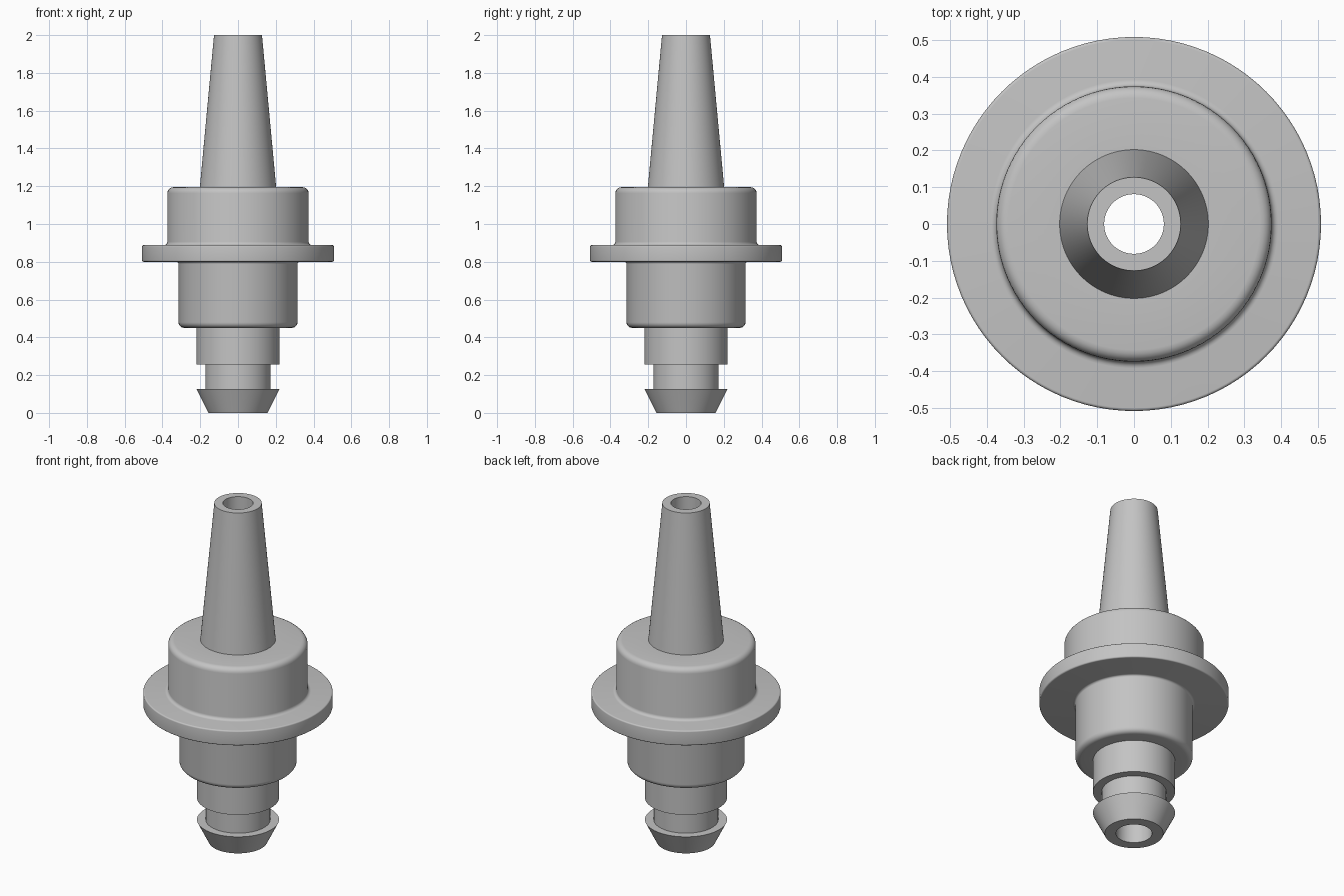
import bpy, bmesh, math
from mathutils import Vector

SIDES = 96

cube = bpy.data.objects.get("Cube")
if cube:
    bpy.data.objects.remove(cube, do_unlink=True)

grey = bpy.data.materials.new("plain grey")
grey.use_nodes = True
colour = (0.55, 0.55, 0.55, 1)
grey.diffuse_color = colour
grey.node_tree.nodes["Principled BSDF"].inputs["Base Color"].default_value = colour


def rounded(points, steps=5):
    """Replace each right-angled corner (r, z, radius) by a quarter arc."""
    result = []
    for i, (r, z, radius) in enumerate(points):
        corner = Vector((r, 0, z))
        if not radius:
            result.append(corner)
            continue
        before, after = points[i - 1], points[(i + 1) % len(points)]
        back = (Vector((before[0], 0, before[1])) - corner).normalized() * radius
        ahead = (Vector((after[0], 0, after[1])) - corner).normalized() * radius
        for k in range(steps + 1):
            a = math.pi / 2 * k / steps
            result.append(corner + back * (1 - math.sin(a)) + ahead * (1 - math.cos(a)))
    return result


def lathe(name, points):
    """Spin a closed profile around the z axis into a watertight solid."""
    bm = bmesh.new()
    verts = [bm.verts.new(p) for p in rounded(points)]
    edges = [bm.edges.new((v, verts[(i + 1) % len(verts)])) for i, v in enumerate(verts)]
    bmesh.ops.spin(bm, geom=verts + edges, cent=(0, 0, 0), axis=(0, 0, 1),
                   angle=math.tau, steps=SIDES, use_merge=True)
    bmesh.ops.remove_doubles(bm, verts=bm.verts[:], dist=0.0001)
    bmesh.ops.recalc_face_normals(bm, faces=bm.faces[:])
    mesh = bpy.data.meshes.new(name)
    bm.to_mesh(mesh)
    bm.free()
    mesh.materials.append(grey)
    obj = bpy.data.objects.new(name, mesh)
    bpy.context.collection.objects.link(obj)
    bpy.ops.object.select_all(action="DESELECT")
    obj.select_set(True)
    bpy.context.view_layer.objects.active = obj
    bpy.ops.object.shade_smooth_by_angle(angle=math.radians(25))
    return obj


# Profile sections from bottom to top: (radius, height, corner rounding)
barb = [(0.157, 0, 0), (0.22, 0.127, 0)]
neck = [(0.173, 0.127, 0), (0.173, 0.257, 0)]
collar = [(0.22, 0.257, 0), (0.22, 0.45, 0)]
lower_body = [(0.315, 0.45, 0.03), (0.315, 0.8, 0.012)]
flange = [(0.508, 0.8, 0.008), (0.508, 0.888, 0.008)]
upper_body = [(0.374, 0.888, 0.018), (0.374, 1.195, 0.032)]
spout = [(0.202, 1.195, 0), (0.127, 2, 0)]
bore = [(0.081, 2, 0), (0.097, 0, 0)]

lathe("hose_fitting", barb + neck + collar + lower_body + flange + upper_body + spout + bore)
